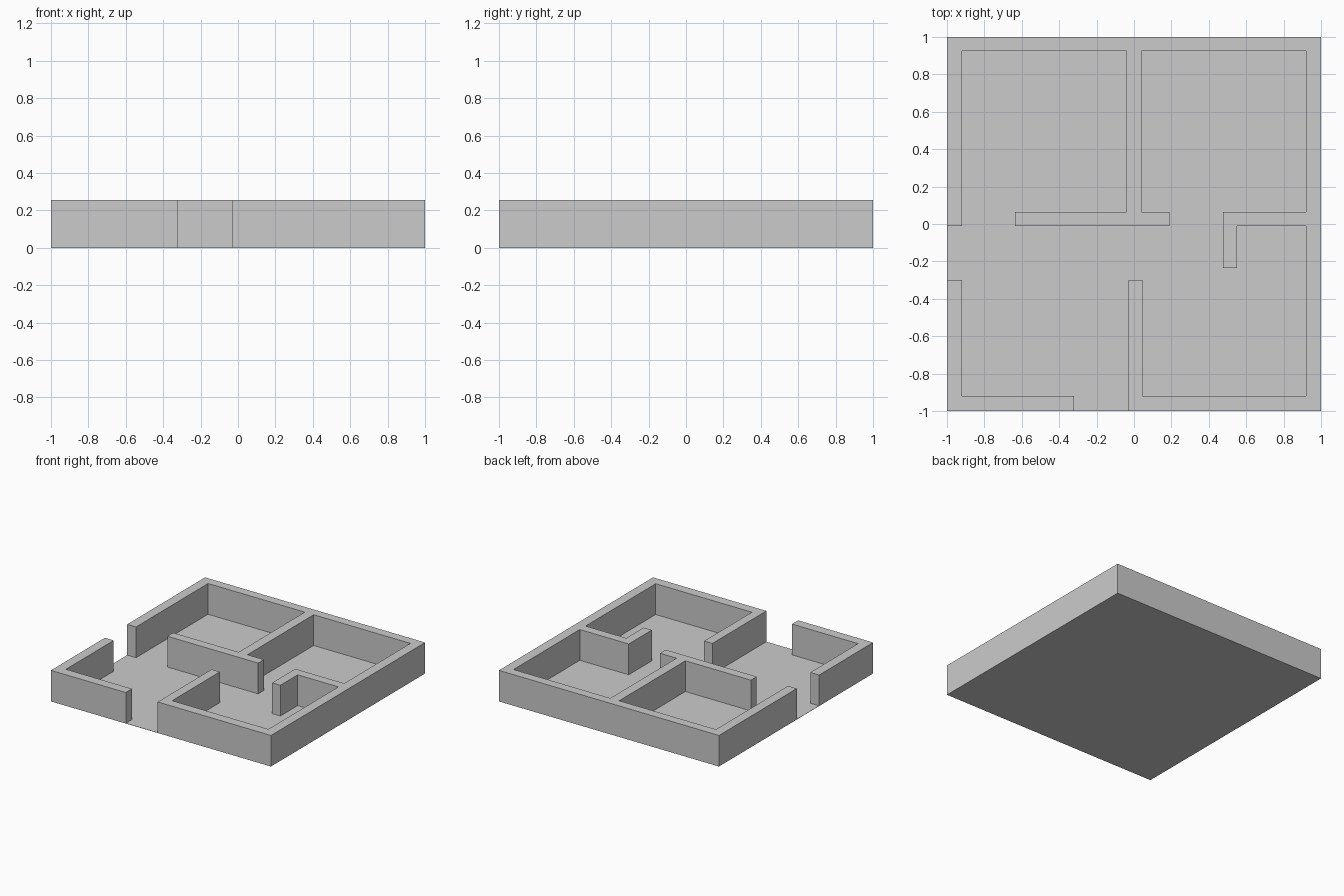
import bpy
import bmesh

WALL_HEIGHT = 0.255
FLOOR_THICKNESS = 0.002

cube = bpy.data.objects.get("Cube")
if cube:
    bpy.data.objects.remove(cube, do_unlink=True)

grey = bpy.data.materials.new("plain grey")
grey.use_nodes = True
colour = (0.6, 0.6, 0.6, 1.0)
grey.diffuse_color = colour
grey.node_tree.nodes["Principled BSDF"].inputs["Base Color"].default_value = colour


def extrude_plan(name, outline, bottom, top):
    """Raise a flat outline into a closed solid between two heights."""
    bm = bmesh.new()
    base = bm.faces.new([bm.verts.new((x, y, bottom)) for x, y in outline])
    result = bmesh.ops.extrude_face_region(bm, geom=[base], use_keep_orig=True)
    raised = [g for g in result["geom"] if isinstance(g, bmesh.types.BMVert)]
    bmesh.ops.translate(bm, verts=raised, vec=(0, 0, top - bottom))
    bmesh.ops.recalc_face_normals(bm, faces=bm.faces)
    mesh = bpy.data.meshes.new(name)
    bm.to_mesh(mesh)
    bm.free()
    mesh.materials.append(grey)
    obj = bpy.data.objects.new(name, mesh)
    bpy.context.collection.objects.link(obj)
    return obj


# Thin floor sheet under every room
extrude_plan("floor", [(-1, -1), (1, -1), (1, 1), (-1, 1)], 0, FLOOR_THICKNESS)

# Outer wall with the joined room partitions, traced around its inside
main_walls = [
    (-1, -0.01), (-0.92, -0.01), (-0.92, 0.925),       # back right room
    (-0.04, 0.925), (-0.04, 0.065), (-0.635, 0.065),
    (-0.635, -0.01), (0.19, -0.01), (0.19, 0.065),     # middle partition
    (0.04, 0.065), (0.04, 0.925), (0.92, 0.925),       # back left room
    (0.92, 0.065), (0.475, 0.065), (0.475, -0.235),    # hooked partition
    (0.55, -0.235), (0.55, -0.01), (0.92, -0.01),
    (0.92, -0.92), (0.045, -0.92), (0.045, -0.3),      # front left room
    (-0.03, -0.3), (-0.03, -1), (1, -1), (1, 1), (-1, 1),
]
extrude_plan("main_walls", main_walls, FLOOR_THICKNESS, WALL_HEIGHT)

# Separate L-shaped wall between the two doorways
corner_wall = [
    (-1, -0.3), (-0.92, -0.3), (-0.92, -0.92),
    (-0.32, -0.92), (-0.32, -1), (-1, -1),
]
extrude_plan("corner_wall", corner_wall, FLOOR_THICKNESS, WALL_HEIGHT)
